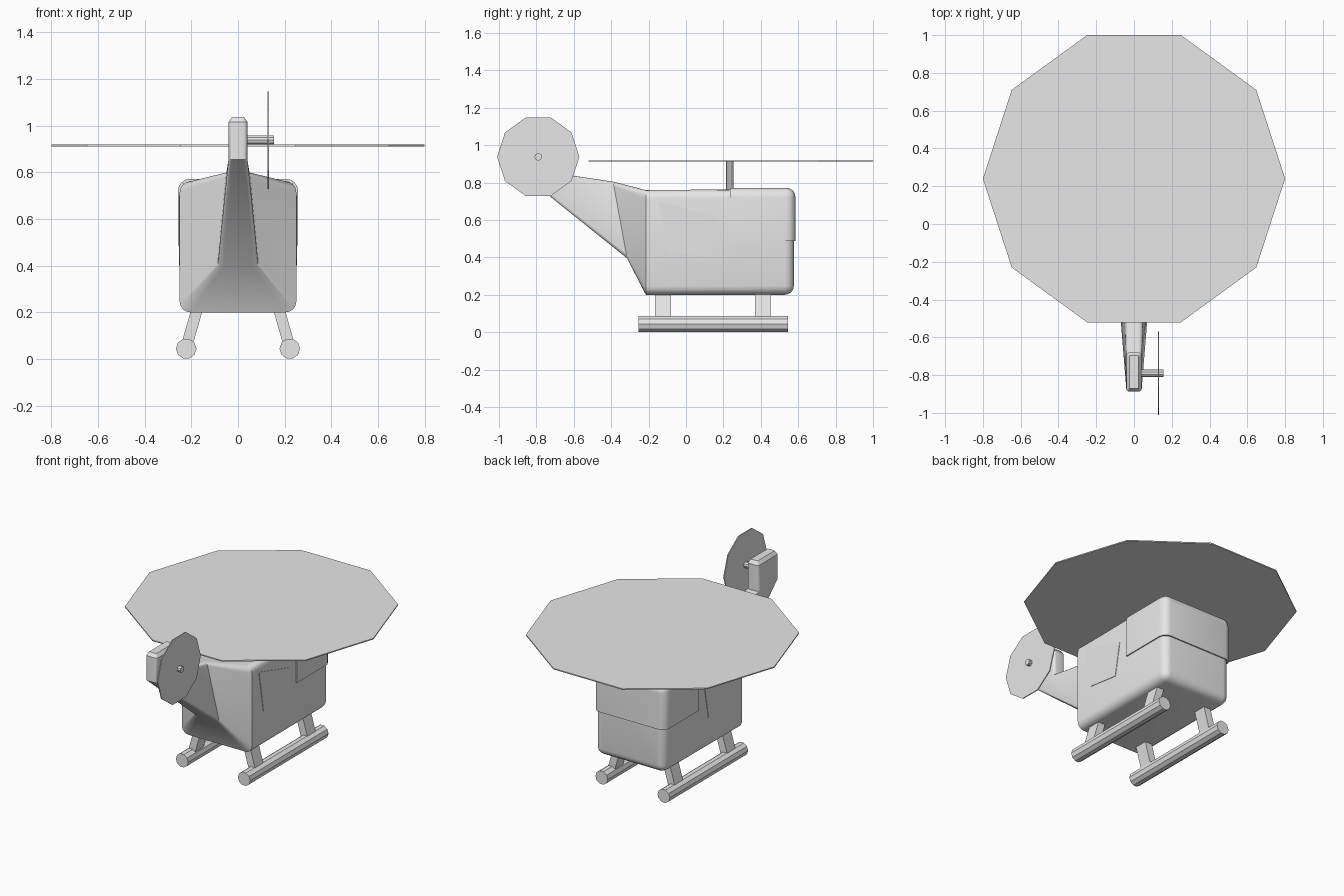
import bpy, bmesh, math
from mathutils import Matrix, Vector

if "Cube" in bpy.data.objects:
    bpy.data.objects.remove(bpy.data.objects["Cube"])

grey = bpy.data.materials.new("plain_grey")
grey.use_nodes = True
colour = (0.8, 0.8, 0.8, 1)
grey.diffuse_color = colour
grey.node_tree.nodes["Principled BSDF"].inputs["Base Color"].default_value = colour


def finish(name, bm, smooth=None):
    bmesh.ops.recalc_face_normals(bm, faces=bm.faces)
    mesh = bpy.data.meshes.new(name)
    bm.to_mesh(mesh)
    bm.free()
    mesh.materials.append(grey)
    obj = bpy.data.objects.new(name, mesh)
    bpy.context.collection.objects.link(obj)
    if smooth:
        bpy.ops.object.select_all(action='DESELECT')
        obj.select_set(True)
        bpy.context.view_layer.objects.active = obj
        bpy.ops.object.shade_smooth_by_angle(angle=math.radians(smooth))
    return obj


def ring(bm, low, high, w_low, w_high, r, inset=0, steps=4):
    """Rounded section standing on the line from low to high, both (y, z)."""
    a, b = Vector((0, *low)), Vector((0, *high))
    length = (b - a).length
    up = (b - a) / length
    verts = []
    for i, (sx, top) in enumerate(((1, 1), (-1, 1), (-1, 0), (1, 0))):
        for k in range(steps + 1):
            ang = (i + k / steps) * math.pi / 2
            rad = max(r - inset, 0.004)
            h = (length - inset - rad if top else inset + rad) + rad * math.sin(ang)
            width = w_low + (w_high - w_low) * h / length - inset
            x = sx * (width - rad) + rad * math.cos(ang)
            verts.append(bm.verts.new(a + up * h + Vector((x, 0, 0))))
    return verts


def loft(bm, rings):
    for a, b in zip(rings, rings[1:]):
        for i in range(len(a)):
            j = (i + 1) % len(a)
            bm.faces.new((a[i], a[j], b[j], b[i]))
    bm.faces.new(rings[0])
    bm.faces.new(rings[-1][::-1])


def nose_rings(bm, front, grow, r=0.05, steps=4):
    """Rounded cabin end, from the front face back to the full section."""
    rings = []
    for k in range(steps + 1):
        t = k / steps * math.pi / 2
        y = front - r * (1 - math.sin(t))
        y = front - r + r * math.cos(t)
        rings.append(ring(bm, (y, 0.2 - grow), (y, 0.765 + grow), 0.25 + grow,
                          0.25 + grow, r, inset=r * (1 - math.sin(t)) * 0.95))
    return rings


# Cabin, tail boom and upright fin as one lofted body
bm = bmesh.new()
rings = nose_rings(bm, 0.577, 0)
rings.append(ring(bm, (-0.215, 0.2), (-0.215, 0.76), 0.25, 0.25, 0.045))
rings.append(ring(bm, (-0.315, 0.395), (-0.39, 0.805), 0.088, 0.05, 0.025))
rings.append(ring(bm, (-0.888, 0.855), (-0.68, 0.848), 0.041, 0.041, 0.018))
rings.append(ring(bm, (-0.888, 1.015), (-0.68, 1.015), 0.041, 0.041, 0.018))
rings.append(ring(bm, (-0.888, 1.037), (-0.68, 1.037), 0.041, 0.041, 0.018, inset=0.016))
loft(bm, rings)
finish("fuselage", bm, 32)

# Windscreen shell wrapping the upper front of the cabin
bm = bmesh.new()
rings = nose_rings(bm, 0.585, 0.007)
rings.append(ring(bm, (0.235, 0.193), (0.235, 0.772), 0.257, 0.257, 0.05))
loft(bm, rings)
cut = bmesh.ops.bisect_plane(bm, geom=bm.verts[:] + bm.edges[:] + bm.faces[:],
                             plane_co=(0, 0, 0.487), plane_no=(0, 0, -1), clear_outer=True)
bmesh.ops.holes_fill(bm, edges=[e for e in cut["geom_cut"] if isinstance(e, bmesh.types.BMEdge)])
finish("windscreen", bm, 32)

# Thin door plates
for name, side in (("left_door", 1), ("right_door", -1)):
    bm = bmesh.new()
    outline = ((-0.145, 0.7), (0.17, 0.61), (0.13, 0.4), (-0.1, 0.43))
    face = bm.faces.new([bm.verts.new((side * 0.249, y, z)) for y, z in outline])
    out = bmesh.ops.extrude_face_region(bm, geom=[face])["geom"]
    bmesh.ops.translate(bm, vec=(side * 0.004, 0, 0),
                        verts=[v for v in out if isinstance(v, bmesh.types.BMVert)])
    finish(name, bm)


def prism(name, centre, radius, depth, axis, spin=0):
    """Ten-sided cylinder along an axis."""
    bm = bmesh.new()
    turn = {"x": Matrix.Rotation(math.pi / 2, 4, 'Y'),
            "y": Matrix.Rotation(math.pi / 2, 4, 'X'), "z": Matrix()}[axis]
    bmesh.ops.create_cone(bm, cap_ends=True, segments=10, radius1=radius, radius2=radius,
                          depth=depth, matrix=Matrix.Translation(centre) @ turn
                          @ Matrix.Rotation(math.radians(spin), 4, 'Z'))
    return finish(name, bm)


# Rotors with their shafts
prism("main_rotor", (0, 0.24, 0.915), 0.8, 0.007, "z", 18 + 72)
prism("rotor_mast", (0, 0.235, 0.81), 0.02, 0.21, "z")
prism("tail_rotor", (0.13, -0.79, 0.938), 0.22, 0.006, "x")
prism("tail_rotor_shaft", (0.08, -0.79, 0.938), 0.02, 0.15, "x")

# Landing skids and slanted struts
for side, word in ((1, "left"), (-1, "right")):
    prism(word + "_skid", (side * 0.222, 0.145, 0.044), 0.044, 0.8, "y", 18)
    for place, y in (("front", -0.123), ("rear", 0.412)):
        bm = bmesh.new()
        bmesh.ops.create_cube(bm, size=1)
        for v in bm.verts:
            top = v.co.z > 0
            x = side * (0.172 if top else 0.222) + v.co.x * 0.05
            v.co = (x, y + v.co.y * 0.085, 0.225 if top else 0.05)
        finish(f"{word}_{place}_strut", bm)
